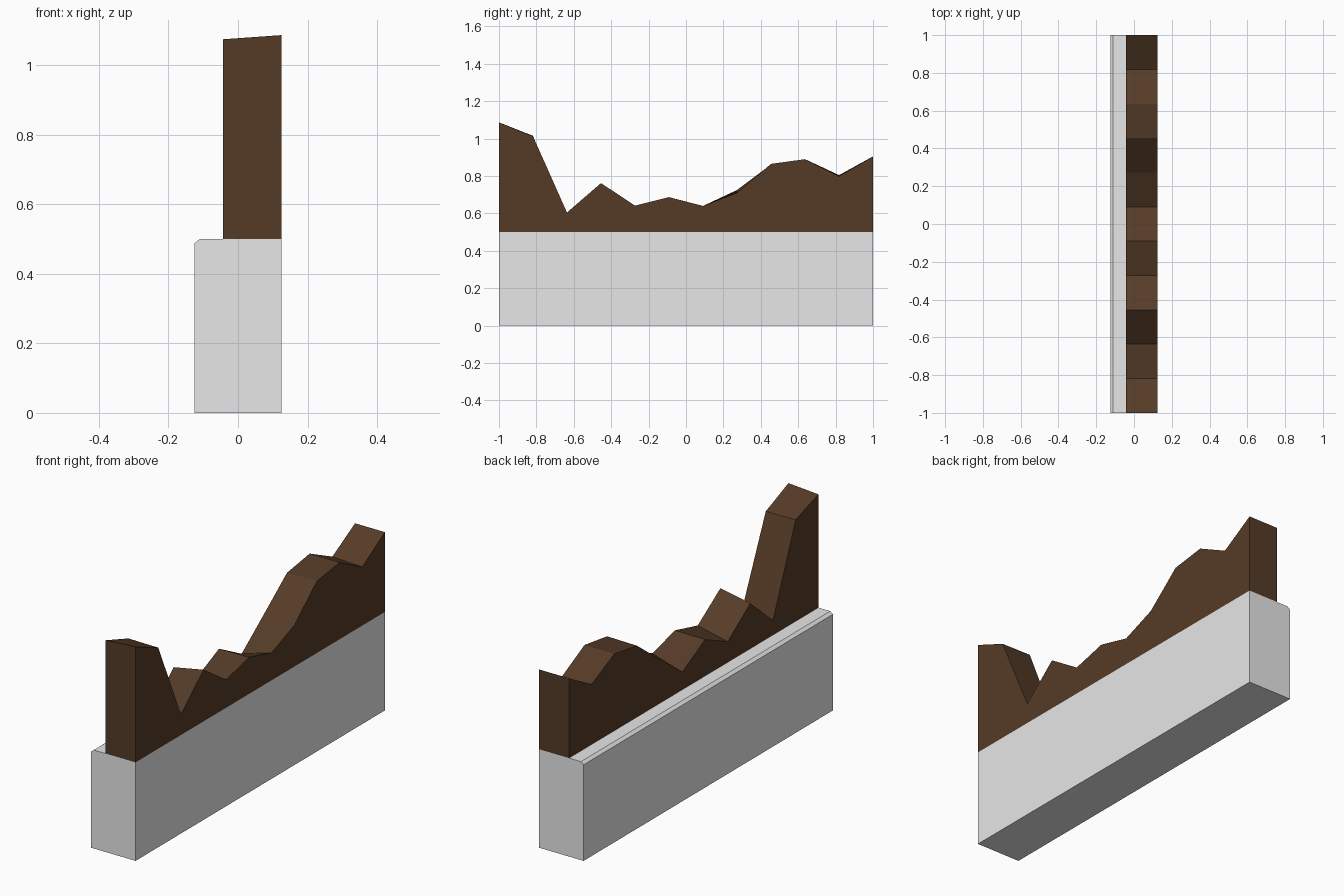
import bpy, bmesh

if "Cube" in bpy.data.objects:
    bpy.data.objects.remove(bpy.data.objects["Cube"])


def material(name, rgb):
    m = bpy.data.materials.new(name)
    m.diffuse_color = (*rgb, 1.0)
    m.use_nodes = True
    m.node_tree.nodes["Principled BSDF"].inputs["Base Color"].default_value = m.diffuse_color
    return m


def finish(name, bm, mat):
    bmesh.ops.recalc_face_normals(bm, faces=bm.faces)
    me = bpy.data.meshes.new(name)
    bm.to_mesh(me)
    bm.free()
    me.materials.append(mat)
    ob = bpy.data.objects.new(name, me)
    bpy.context.collection.objects.link(ob)
    return ob


stone = material("pale stone", (0.8, 0.8, 0.8))
soil = material("brown soil", (0.091, 0.044, 0.0203))

# stone kerb: cross-section with one small chamfer, extruded along y
profile = [(-0.125, 0), (0.125, 0), (0.125, 0.5), (-0.11, 0.5), (-0.125, 0.488)]
bm = bmesh.new()
face = bm.faces.new([bm.verts.new((x, -1, z)) for x, z in profile])
ext = bmesh.ops.extrude_face_region(bm, geom=[face])
bmesh.ops.translate(bm, vec=(0, 2, 0),
                    verts=[v for v in ext["geom"] if isinstance(v, bmesh.types.BMVert)])
finish("stone_kerb", bm, stone)

# earth bank: ragged ridge, with its own heights on the left and right edges
left = [1.075, 1.015, 0.575, 0.73, 0.605, 0.685, 0.59, 0.725, 0.862, 0.89, 0.805, 0.905]
right = [1.087, 1.013, 0.605, 0.762, 0.642, 0.687, 0.64, 0.71, 0.865, 0.89, 0.798, 0.905]
bm = bmesh.new()
rings = []
for i, (zl, zr) in enumerate(zip(left, right)):
    y = -1 + 2 * i / (len(left) - 1)
    rings.append([bm.verts.new(p) for p in
                  ((-0.043, y, 0.5), (0.125, y, 0.5), (0.125, y, zr), (-0.043, y, zl))])
for a, b in zip(rings, rings[1:]):
    for k in range(4):
        n = (k + 1) % 4
        bm.faces.new((a[k], a[n], b[n], b[k]))
bm.faces.new(rings[0])
bm.faces.new(rings[-1])
finish("earth_bank", bm, soil)
